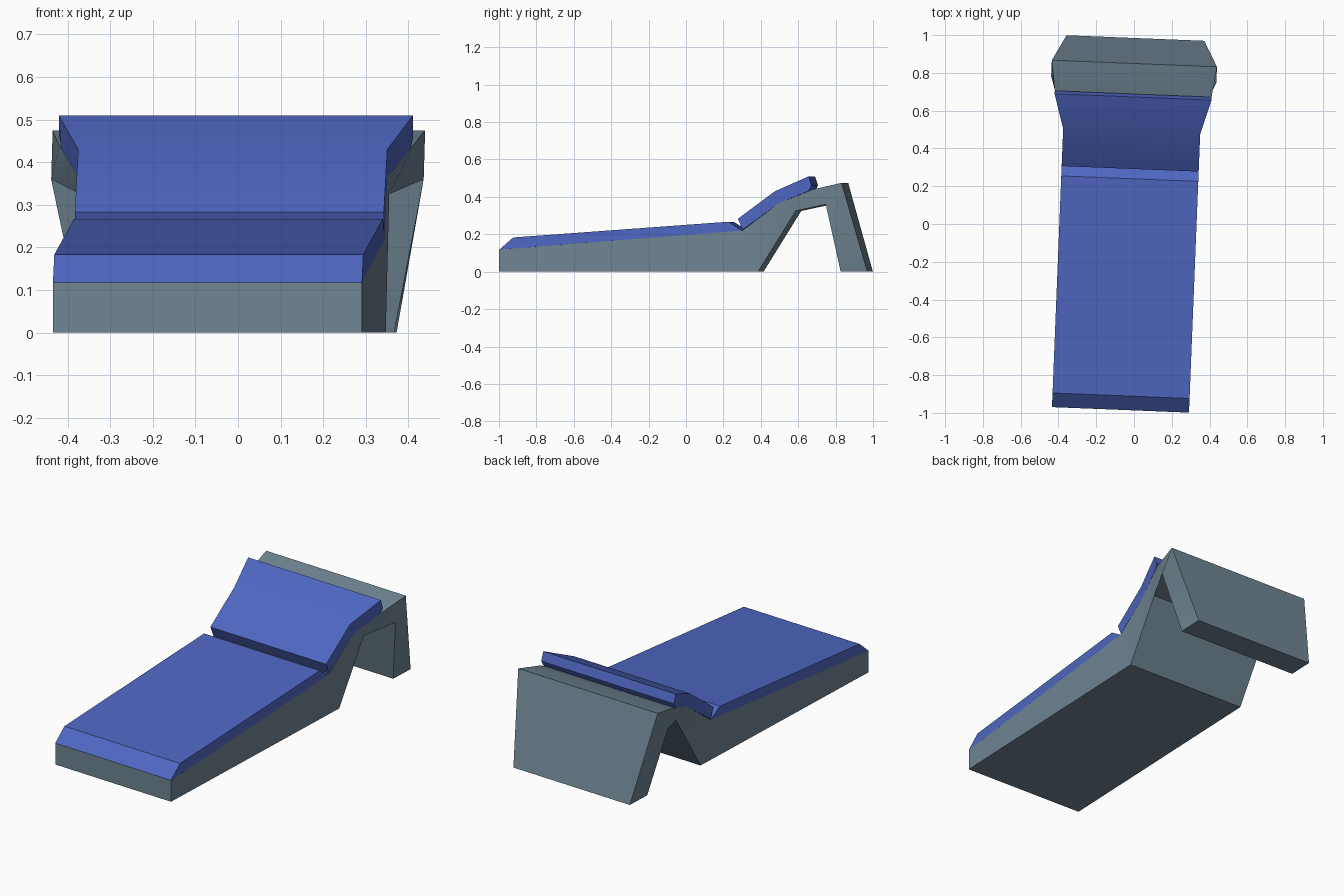
import bpy, bmesh, math
from mathutils import Matrix

if "Cube" in bpy.data.objects:
    bpy.data.objects.remove(bpy.data.objects["Cube"])

# whole lounger is turned slightly about the vertical axis
PLACE = Matrix.Rotation(math.radians(-2.3), 4, 'Z') @ Matrix.Translation((-0.032, 0.014, 0))
W = 0.363          # half width of the straight part


def material(name, rgb):
    m = bpy.data.materials.new(name)
    m.diffuse_color = (*rgb, 1)
    m.use_nodes = True
    m.node_tree.nodes["Principled BSDF"].inputs["Base Color"].default_value = m.diffuse_color
    return m


def loft(name, sections, mat, smooth_angle):
    """Each section: lower (y, z, half width), upper (y, z, half width)."""
    bm = bmesh.new()
    rings = []
    for lo, up in sections:
        rings.append([bm.verts.new((s * p[2], p[0], p[1]))
                      for p, s in ((lo, -1), (lo, 1), (up, 1), (up, -1))])
    for a, b in zip(rings, rings[1:]):
        for i in range(4):
            j = (i + 1) % 4
            bm.faces.new((a[i], a[j], b[j], b[i]))
    bm.faces.new(rings[0][::-1])
    bm.faces.new(rings[-1])
    bmesh.ops.remove_doubles(bm, verts=bm.verts, dist=1e-4)
    bmesh.ops.recalc_face_normals(bm, faces=bm.faces)
    bm.transform(PLACE)
    me = bpy.data.meshes.new(name)
    bm.to_mesh(me)
    bm.free()
    me.materials.append(mat)
    ob = bpy.data.objects.new(name, me)
    bpy.context.collection.objects.link(ob)
    me.shade_smooth()
    me.set_sharp_from_angle(angle=math.radians(smooth_angle))
    return ob


grey = material("slate grey", (0.16, 0.235, 0.29))
blue = material("cushion blue", (0.078, 0.135, 0.54))

# base: wedge, rising back, flared top and rear leg
bend = (0.587, 0.325, W)
loft("lounger_base", [
    ((-1.0, 0, W), (-1.0, 0.118, W)),
    ((0.385, 0, W), (0.30, 0.22, W)),
    (bend, (0.495, 0.365, W)),
    (bend, (0.68, 0.44, 0.416)),
    ((0.75, 0.36, 0.4375), (0.835, 0.475, 0.4375)),
    ((0.827, 0, 0.365), (0.97, 0, 0.365)),
], grey, 30)

# seat cushion with sloped front and back ends
loft("seat_cushion", [
    ((-1.0, 0.118, W), (-1.0, 0.118, W)),
    ((-0.925, 0.124, W), (-0.925, 0.183, W)),
    ((0.225, 0.214, W), (0.225, 0.267, W)),
    ((0.30, 0.22, W), (0.30, 0.22, W)),
], blue, 20)

# back cushion, bent and flared at the top, with a small bevel behind
loft("back_cushion", [
    ((0.302, 0.224, W), (0.277, 0.283, W)),
    ((0.495, 0.365, W), (0.475, 0.43, W)),
    ((0.66, 0.433, 0.411), (0.658, 0.51, 0.416)),
    ((0.665, 0.442, 0.411), (0.674, 0.462, 0.416)),
], blue, 30)
